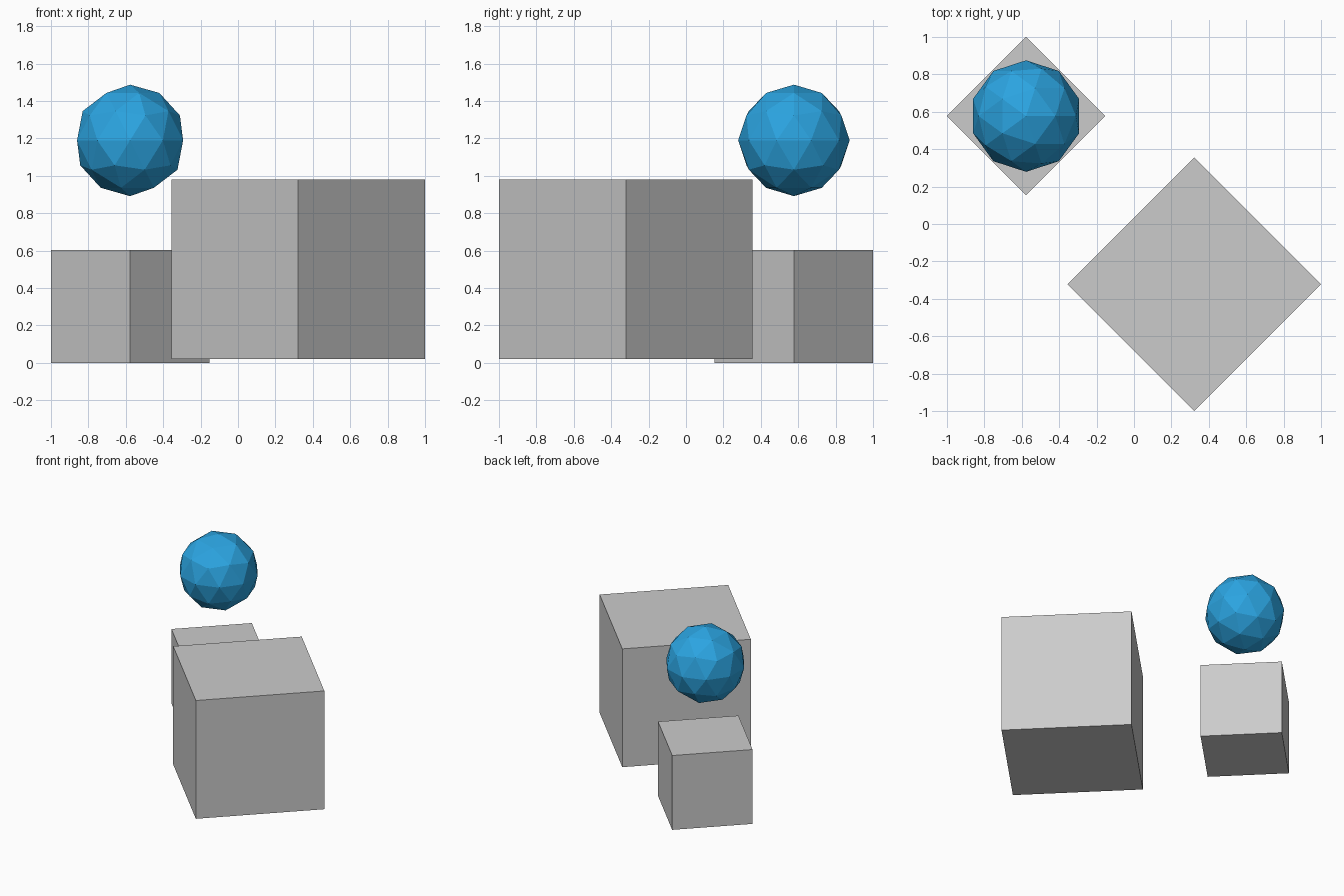
import bpy
from math import radians

if "Cube" in bpy.data.objects:
    bpy.data.objects.remove(bpy.data.objects["Cube"])


def add_box(name, x, y, z_min, side, height):
    """Square box turned 45 degrees about z."""
    bpy.ops.mesh.primitive_cube_add(
        size=1, location=(x, y, z_min + height / 2), rotation=(0, 0, radians(45)))
    box = bpy.context.object
    box.name = name
    box.scale = (side, side, height)
    return box


# Two plain boxes on the diagonal
add_box("large_box", 0.322, -0.322, 0.021, 0.958, 0.958)
add_box("small_box", -0.577, 0.577, 0.0, 0.599, 0.602)

# Low-poly ball floating above the small box
bpy.ops.mesh.primitive_ico_sphere_add(
    subdivisions=2, radius=0.298, location=(-0.577, 0.577, 1.189))
ball = bpy.context.object
ball.name = "floating_ball"
blue = bpy.data.materials.new("blue")
blue.diffuse_color = (0.024, 0.37, 0.75, 1)
blue.use_nodes = True
blue.node_tree.nodes["Principled BSDF"].inputs["Base Color"].default_value = blue.diffuse_color
ball.data.materials.append(blue)
